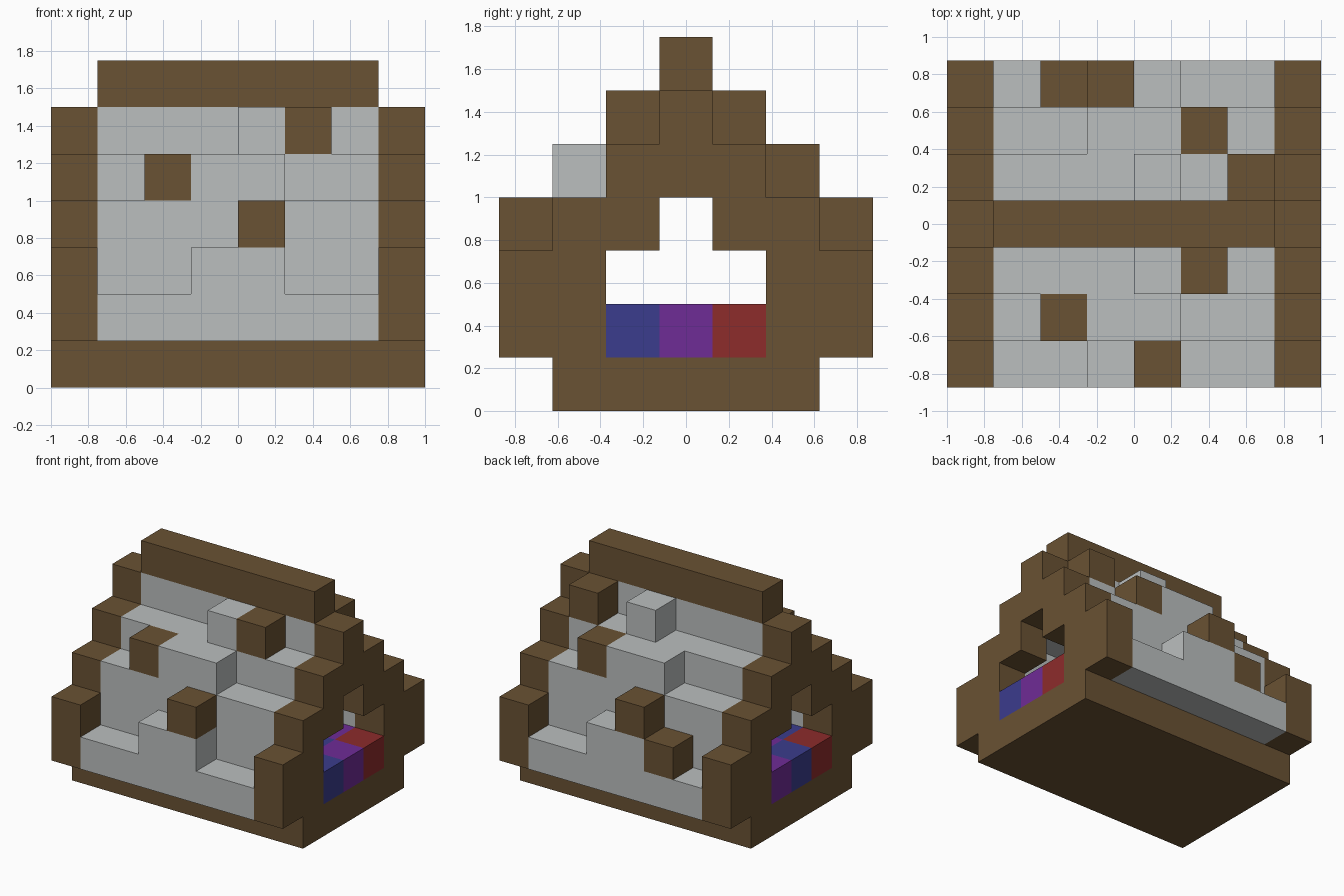
import bpy
import bmesh
from mathutils import Vector

cube = bpy.data.objects.get("Cube")
if cube:
    bpy.data.objects.remove(cube, do_unlink=True)

CELL = 0.25
ORIGIN = Vector((-1, -0.875, 0))  # corner of the 8 x 7 x 7 block grid


def material(name, r, g, b):
    mat = bpy.data.materials.new(name)
    mat.use_nodes = True
    mat.diffuse_color = (r, g, b, 1)
    bsdf = next(n for n in mat.node_tree.nodes if n.type == "BSDF_PRINCIPLED")
    bsdf.inputs["Base Color"].default_value = (r, g, b, 1)
    return mat


wood = material("brown wood", 0.144, 0.084, 0.033)
stone = material("pale grey", 0.497, 0.519, 0.519)
blue = material("blue", 0.044, 0.045, 0.266)
purple = material("purple", 0.159, 0.025, 0.305)
red = material("red", 0.266, 0.025, 0.024)


def cells(xs, ys, zs):
    return {(x, y, z) for x in xs for y in ys for z in zs}


INNER = range(1, 7)   # columns between the two gables
ENDS = (0, 7)
WIDTH = range(8)


def mirrored(blocks):
    """Add the copy turned half way round the vertical axis."""
    return blocks | {(7 - x, 6 - y, z) for x, y, z in blocks}


# Base slab and ridge beam
base = cells(WIDTH, range(1, 6), [0])
ridge = cells(INNER, [3], [6])

# Stepped gables with a doorway
gables = set()
for row, top in enumerate((2, 3, 4, 5, 4, 3, 2)):
    gables |= cells(ENDS, [row], range(1, top + 1))
gables -= cells(ENDS, range(2, 5), [1, 2]) | cells(ENDS, [3], [3])

# Coloured floor running through the doorways
floor = cells(WIDTH, range(2, 5), [1])

# Stepped hollow roof, with some blocks standing proud
roof = cells(INNER, [0], [1]) | cells(INNER, [1], [1, 2, 3]) | cells(INNER, [2], [4])
roof |= cells([3, 4], [0], [2]) | cells([3, 4], [1], [4])
roof = mirrored(roof) | cells(INNER, [3], [5]) | cells([4], [2, 4], [5])

# Loose timber blocks on the roof
timber = mirrored({(4, 0, 3), (2, 1, 4)})
timber |= {(5, 2, 5), (6, 4, 5), (2, 6, 2)}

parts = {
    "base_slab": (base, [wood]),
    "ridge_beam": (ridge, [wood]),
    "gable_ends": (gables, [wood]),
    "roof": (roof, [stone]),
    "roof_timber_blocks": (timber, [wood]),
    "patterned_floor": (floor, [blue, purple, red]),
}
solid = set().union(*(blocks for blocks, _ in parts.values()))


def build(name, blocks, mats):
    """Skin the blocks with their exposed faces only."""
    bm = bmesh.new()
    for block in sorted(blocks):
        for axis in range(3):
            for side in (0, 1):
                near = list(block)
                near[axis] += 2 * side - 1
                if tuple(near) in solid:
                    continue
                u, v = Vector((0, 0, 0)), Vector((0, 0, 0))
                u[(axis + 1) % 3] = v[(axis + 2) % 3] = 1
                corner = Vector(block)
                corner[axis] += side
                loop = [corner, corner + u, corner + u + v, corner + v]
                if not side:
                    loop.reverse()
                face = bm.faces.new([bm.verts.new(ORIGIN + p * CELL) for p in loop])
                # Diagonal colour pattern where a part has several colours
                face.material_index = (block[0] + block[1]) % len(mats)
    bmesh.ops.remove_doubles(bm, verts=bm.verts, dist=0.001)
    mesh = bpy.data.meshes.new(name)
    bm.to_mesh(mesh)
    bm.free()
    for mat in mats:
        mesh.materials.append(mat)
    bpy.context.collection.objects.link(bpy.data.objects.new(name, mesh))


for name, (blocks, mats) in parts.items():
    build(name, blocks, mats)
